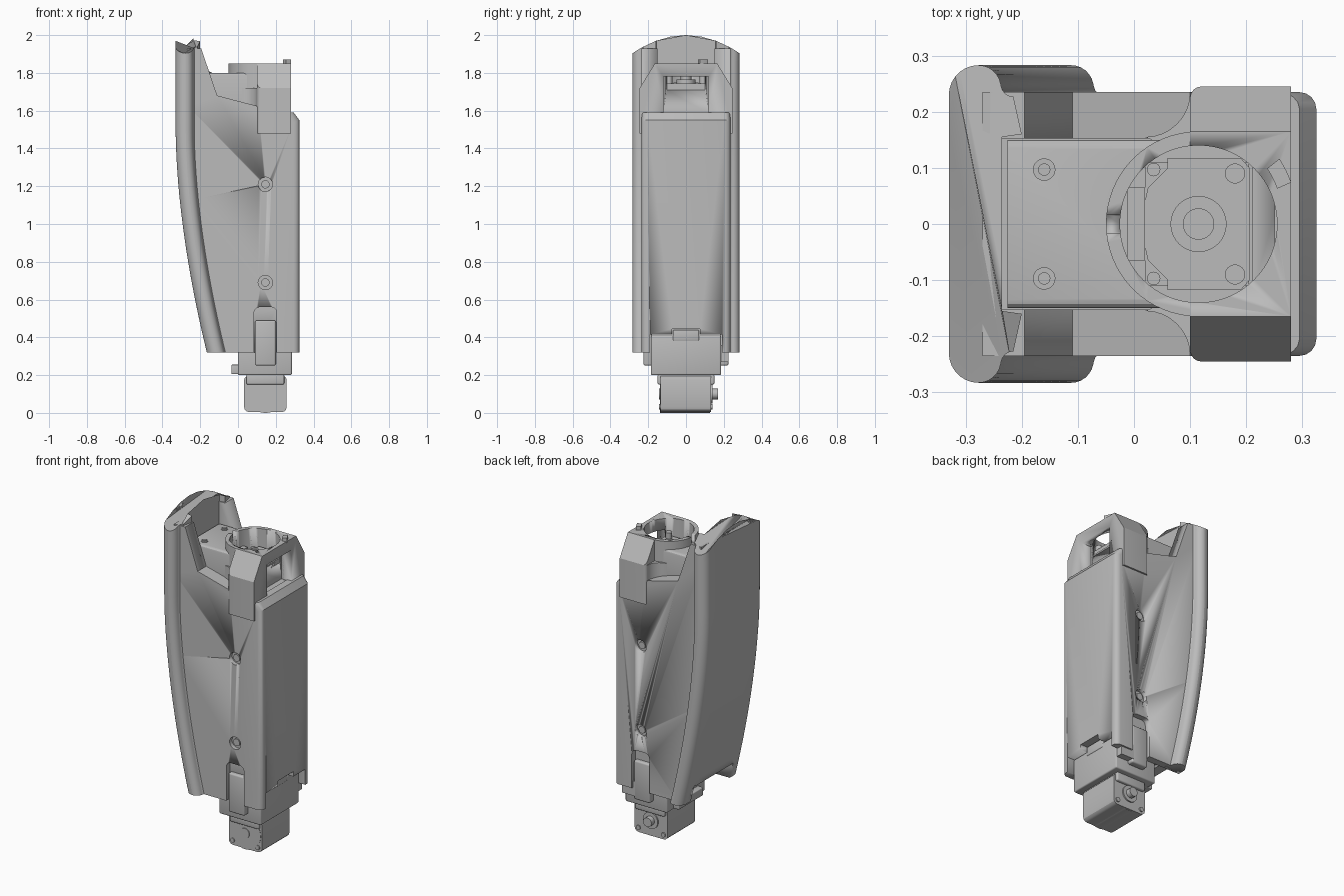
import bpy, bmesh, math
from mathutils import Matrix, Vector

if "Cube" in bpy.data.objects:
    bpy.data.objects.remove(bpy.data.objects["Cube"], do_unlink=True)

grey = bpy.data.materials.new("light_grey")
grey.use_nodes = True
grey.diffuse_color = (0.5, 0.5, 0.5, 1)
grey.node_tree.nodes["Principled BSDF"].inputs["Base Color"].default_value = (0.5, 0.5, 0.5, 1)


def finish(name, bm, smooth=True):
    bmesh.ops.recalc_face_normals(bm, faces=bm.faces)
    mesh = bpy.data.meshes.new(name)
    bm.to_mesh(mesh)
    bm.free()
    mesh.materials.append(grey)
    ob = bpy.data.objects.new(name, mesh)
    bpy.context.collection.objects.link(ob)
    if smooth:
        bpy.ops.object.select_all(action='DESELECT')
        bpy.context.view_layer.objects.active = ob
        ob.select_set(True)
        bpy.ops.object.shade_smooth_by_angle(angle=math.radians(30))
    return ob


def prism(name, pts, lo, hi, axis, round_if=None, r=0.03, seg=4):
    """Extrude a 2D outline along an axis, rounding the edges picked by a rule."""
    def place(p, d):
        return {'x': (d, *p), 'y': (p[0], d, p[1]), 'z': (*p, d)}[axis]
    bm = bmesh.new()
    face = bm.faces.new([bm.verts.new(place(p, lo)) for p in pts])
    new = bmesh.ops.extrude_face_region(bm, geom=[face])["geom"]
    shift = Vector(place((0, 0), hi - lo))
    bmesh.ops.translate(bm, vec=shift, verts=[v for v in new if isinstance(v, bmesh.types.BMVert)])
    if round_if:
        edges = [e for e in bm.edges if round_if(e.verts[0].co, e.verts[1].co)]
        bmesh.ops.bevel(bm, geom=edges, offset=r, segments=seg, affect='EDGES', profile=0.5)
    return finish(name, bm)


def box(name, x, y, z, r=0.0, along=None):
    rule = None
    if r:
        i = "xyz".find(along) if along else None
        rule = lambda a, b: i is None or abs(a[i] - b[i]) > 1e-4
    return prism(name, [(x[0], y[0]), (x[1], y[0]), (x[1], y[1]), (x[0], y[1])], *z, 'z', rule, r, 3)


def rod(name, centre, r, depth, axis='z', sides=32):
    bm = bmesh.new()
    rot = Matrix.Rotation(math.pi / 2, 4, 'X') if axis == 'y' else Matrix()
    bmesh.ops.create_cone(bm, cap_ends=True, segments=sides, radius1=r, radius2=r,
                          depth=depth, matrix=Matrix.Translation(centre) @ rot)
    return finish(name, bm)


def cut(targets, cutter):
    for ob in targets:
        m = ob.modifiers.new("cut", 'BOOLEAN')
        m.operation = 'DIFFERENCE'
        m.solver = 'EXACT'
        m.object = cutter
    cutter.hide_render = True
    cutter.hide_viewport = True
    cutter.display_type = 'WIRE'


def arc(cx, cy, r, a0, a1, n):
    return [(cx + r * math.cos(math.radians(a0 + (a1 - a0) * i / n)),
             cy + r * math.sin(math.radians(a0 + (a1 - a0) * i / n))) for i in range(n + 1)]


def back_x(z):
    return -0.33 + 0.165 * (max(0, 1.5 - z) / 1.18) ** 1.75


BOTTOM = 0.32

# Curved back fairing: rolled side lips, arched top, swept along the back curve
half = [(0, 0), (0, 0.08), (0, 0.16)] + arc(0.053, 0.23, 0.053, 180, 90, 7)
half += arc(0.053, 0.243, 0.04, 90, 10, 6) + arc(0.115, 0.249, 0.022, 190, 270, 4)
half += [(0.13, 0.16), (0.095, 0.155), (0.095, 0)]
outline = half + [(x, -y) for x, y in reversed(half[1:-1])]
bm = bmesh.new()
rows = []
for i in range(25):
    row = []
    for dx, y in outline:
        z = BOTTOM + i / 24 * (2 - 1.2 * y * y - BOTTOM)
        row.append(bm.verts.new((back_x(z) + dx, y, z)))
    rows.append(row)
n = len(outline)
for a, b in zip(rows, rows[1:]):
    for j in range(n):
        bm.faces.new((a[j], a[(j + 1) % n], b[(j + 1) % n], b[j]))
bm.faces.new(rows[0])
bm.faces.new(rows[-1])
fairing = finish("back_fairing", bm)

# Main shell with sloping top shoulders
levels = [BOTTOM + i * (1.93 - BOTTOM) / 16 for i in range(17)]
profile = [(back_x(z) + 0.06, z) for z in levels]
profile += [(-0.195, 1.93), (-0.11, 1.68), (0.1, 1.625), (0.11, 1.59), (0.295, 1.59), (0.325, 1.55), (0.325, BOTTOM)]
shell = prism("main_shell", profile, -0.235, 0.235, 'y',
              lambda a, b: min(a.x, b.x) > 0.29 and abs(a.y - b.y) < 0.001 and a.x + b.x > 0.6)

# Openings in the shell: lower tunnel, top pocket, side slots, screw recesses
cut([shell, fairing], box("lower_tunnel_cutter", (-0.4, 0.4), (-0.19, 0.19), (0.2, 0.415)))
cut([shell, fairing], box("top_pocket_cutter", (-0.235, 0.25), (-0.152, 0.152), (1.5, 2.1)))
for s in (-1, 1):
    slot = [(0.085, 0.2), (0.205, 0.2)] + arc(0.175, 0.53, 0.03, 0, 90, 5) + arc(0.115, 0.53, 0.03, 90, 180, 5)
    cut([shell], prism("side_slot_cutter", slot, s * 0.2, s * 0.3, 'y'))
    for z in (0.69, 1.21):
        cut([shell], rod("screw_recess_cutter", (0.145, s * 0.235, z), 0.038, 0.05, 'y'))
        rod("shell_screw", (0.145, s * 0.213, z), 0.022, 0.02, 'y', 16)
    box("side_slot_tab", (0.09, 0.2), sorted((s * 0.18, s * 0.225)), (0.25, 0.49), 0.01)

# Head bracket: chamfered arch with legs, a round bore and a window
arch = [(-0.245, 1.48), (0.245, 1.48), (0.245, 1.72), (0.165, 1.85), (-0.165, 1.85), (-0.245, 1.72)]
bracket = prism("head_bracket", arch, 0.1, 0.28, 'x',
                lambda a, b: a.x < 0.11 and b.x < 0.11 and abs(a.y) > 0.24 and abs(a.y - b.y) < 0.001, 0.02)
ring = rod("head_ring", (0.115, 0, 1.71), 0.165, 0.28, sides=64)
block = box("inner_block", (-0.225, 0.1), (-0.15, 0.15), (1.5, 1.8), 0.015, 'x')
webs = []
for s in (-1, 1):
    pts = [(x, s * y) for x, y in arc(0.02, 0.235, 0.08, 0, -90, 8)] + [(0.1, s * 0.12)]
    prism("bracket_web", pts, 1.6, 1.72, 'z')
cut([bracket, ring, block], rod("bore_cutter", (0.115, 0, 1.82), 0.14, 0.22, sides=64))
floor = rod("head_floor", (0.115, 0, 1.705), 0.142, 0.03, sides=64)
cut([bracket, ring, floor], box("window_cutter", (0.212, 0.4), (-0.12, 0.12), (1.585, 1.78)))
cut([ring], box("ring_notch_cutter", (-0.1, 0), (-0.016, 0.016), (1.82, 1.9)))
bpy.context.view_layer.update()

# Head motor: body, clipped mounting plate, hub and screws
box("head_motor", (0.02, 0.205), (-0.11, 0.11), (1.5, 1.73))
plate = [(0.06, -0.118), (0.19, -0.118), (0.206, -0.1), (0.206, 0.1), (0.19, 0.118), (0.06, 0.118),
         (0.06, 0.1), (0.025, 0.065), (0.01, 0), (0.025, -0.065), (0.06, -0.1)]
prism("head_motor_plate", plate, 1.71, 1.745, 'z')
rod("head_hub", (0.115, 0, 1.75), 0.05, 0.03)
rod("head_shaft", (0.115, 0, 1.765), 0.028, 0.03)
box("head_clip", (-0.012, 0.02), (-0.065, 0.065), (1.7, 1.75))
for s in (-1, 1):
    rod("head_screw", (0.18, s * 0.09, 1.755), 0.018, 0.05, sides=16)
    rod("floor_screw", (0.035, s * 0.097, 1.725), 0.012, 0.03, sides=16)
    rod("block_screw_rim", (-0.16, s * 0.097, 1.8), 0.02, 0.008, sides=20)
    rod("block_screw", (-0.16, s * 0.097, 1.803), 0.011, 0.01, sides=16)

# Small index wedge on the bracket rim
wedge = arc(0.115, 0, 0.14, 22, 36, 4) + arc(0.115, 0, 0.165, 36, 22, 4)
prism("index_wedge", [(0.115 + (x - 0.115) * 1.08, y * 1.2) for x, y in wedge], 1.84, 1.87, 'z')

# Lower mount
box("lower_mount", (0.0, 0.285), (-0.185, 0.185), (0.2, 0.41), 0.008)
box("lower_mount_tab", (0.24, 0.288), (-0.07, 0.07), (0.38, 0.44), 0.008)
box("lower_mount_lug", (-0.035, 0.02), (-0.12, 0.12), (0.205, 0.255), 0.005)
box("side_hook", (0.19, 0.28), (0.185, 0.225), (0.27, 0.36))
shell_notch = box("tab_notch_cutter", (0.27, 0.4), (-0.075, 0.075), (0.3, 0.445))
cut([shell], shell_notch)

# Lower motor: rounded body, end collars, boss, screws and rear shaft
box("lower_motor", (0.032, 0.258), (-0.135, 0.132), (0.004, 0.2), 0.028, 'y')
box("lower_motor_cap", (0.045, 0.245), (-0.15, 0.15), (0.15, 0.205), 0.008)
rod("lower_motor_collar", (0.145, -0.005, 0.105), 0.105, 0.264, 'y', 48)
rod("lower_motor_boss", (0.145, -0.136, 0.1), 0.03, 0.012, 'y')
rod("lower_motor_shaft", (0.145, 0.15, 0.1), 0.028, 0.04, 'y')
rod("lower_motor_hub", (0.145, 0.135, 0.1), 0.05, 0.01, 'y')
for x in (0.06, 0.23):
    for z in (0.033, 0.172):
        for y in (-0.136, 0.133):
            rod("lower_motor_screw", (x, y, z), 0.014, 0.012, 'y', 16)
